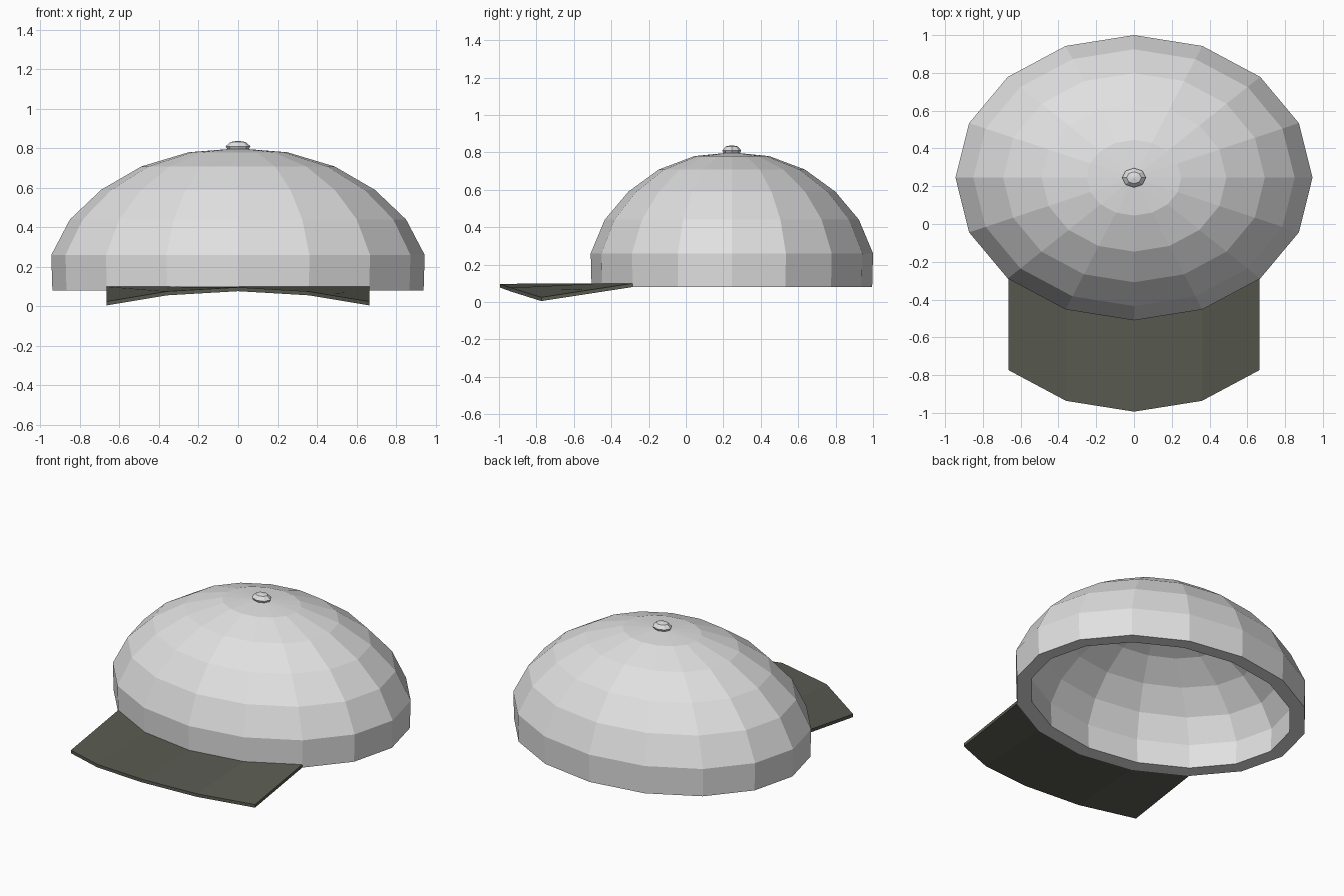
import bpy
import bmesh
import math

cube = bpy.data.objects.get("Cube")
if cube:
    bpy.data.objects.remove(cube, do_unlink=True)

CY = 0.245            # crown centre along y
RX, RY = 0.945, 0.755  # crown half-axes


def material(name, rgb):
    m = bpy.data.materials.new(name)
    m.use_nodes = True
    m.diffuse_color = (*rgb, 1)
    bsdf = next(n for n in m.node_tree.nodes if n.type == 'BSDF_PRINCIPLED')
    bsdf.inputs["Base Color"].default_value = (*rgb, 1)
    return m


def finish(bm, name, mat):
    bmesh.ops.recalc_face_normals(bm, faces=bm.faces)
    mesh = bpy.data.meshes.new(name)
    bm.to_mesh(mesh)
    bm.free()
    obj = bpy.data.objects.new(name, mesh)
    mesh.materials.append(mat)
    bpy.context.collection.objects.link(obj)
    return obj


def lathe(name, profile, top, sides, rx, ry, mat, closed):
    """Stack elliptical rings of (scale, z) and close them with an apex fan."""
    bm = bmesh.new()
    rings = []
    for s, z in profile:
        rings.append([bm.verts.new((rx * s * math.cos(i * math.tau / sides),
                                    CY + ry * s * math.sin(i * math.tau / sides), z))
                      for i in range(sides)])
    apex = bm.verts.new((0, CY, top))
    for i in range(sides):
        j = (i + 1) % sides
        for a, b in zip(rings, rings[1:]):
            bm.faces.new((a[i], a[j], b[j], b[i]))
        bm.faces.new((rings[-1][i], rings[-1][j], apex))
    if closed:
        bm.faces.new(rings[0])
    else:
        # make sure an open shell faces outward
        bm.normal_update()
    return finish(bm, name, mat)


grey = material("light grey cloth", (0.75, 0.75, 0.75))
olive = material("dark olive cloth", (0.10, 0.105, 0.083))

# Crown: faceted half dome with a thick wall
crown = lathe("crown",
              [(0.994, 0.08), (1.0, 0.26), (0.9, 0.44), (0.733, 0.59),
               (0.518, 0.708), (0.265, 0.78)],
              0.80, 16, RX, RY, grey, False)
wall = crown.modifiers.new("wall", 'SOLIDIFY')
wall.thickness = 0.09
wall.offset = -1

# Button on top
lathe("top_button", [(0.75, 0.785), (1.0, 0.81), (0.62, 0.832)],
      0.838, 8, 0.063, 0.051, grey, True)

# Brim: follows the crown's front edge and droops at its outer corners
bm = bmesh.new()
THICK = 0.02
droop = {0: 0.097, 1: 0.076, 2: 0.025}
columns = []
for k in range(-2, 3):
    a = math.radians(-90 + 22.5 * k)
    x, y = RX * 0.994 * math.cos(a), CY + RY * 0.994 * math.sin(a)
    z = droop[abs(k)]
    columns.append([bm.verts.new(p) for p in (
        (x, y, 0.10), (x, y - 0.488, z),
        (x, y - 0.488, z - THICK), (x, y, 0.10 - THICK))])
for c, d in zip(columns, columns[1:]):
    for i in range(4):
        j = (i + 1) % 4
        bm.faces.new((c[i], c[j], d[j], d[i]))
bm.faces.new(columns[0])
bm.faces.new(columns[-1])
finish(bm, "brim", olive)
